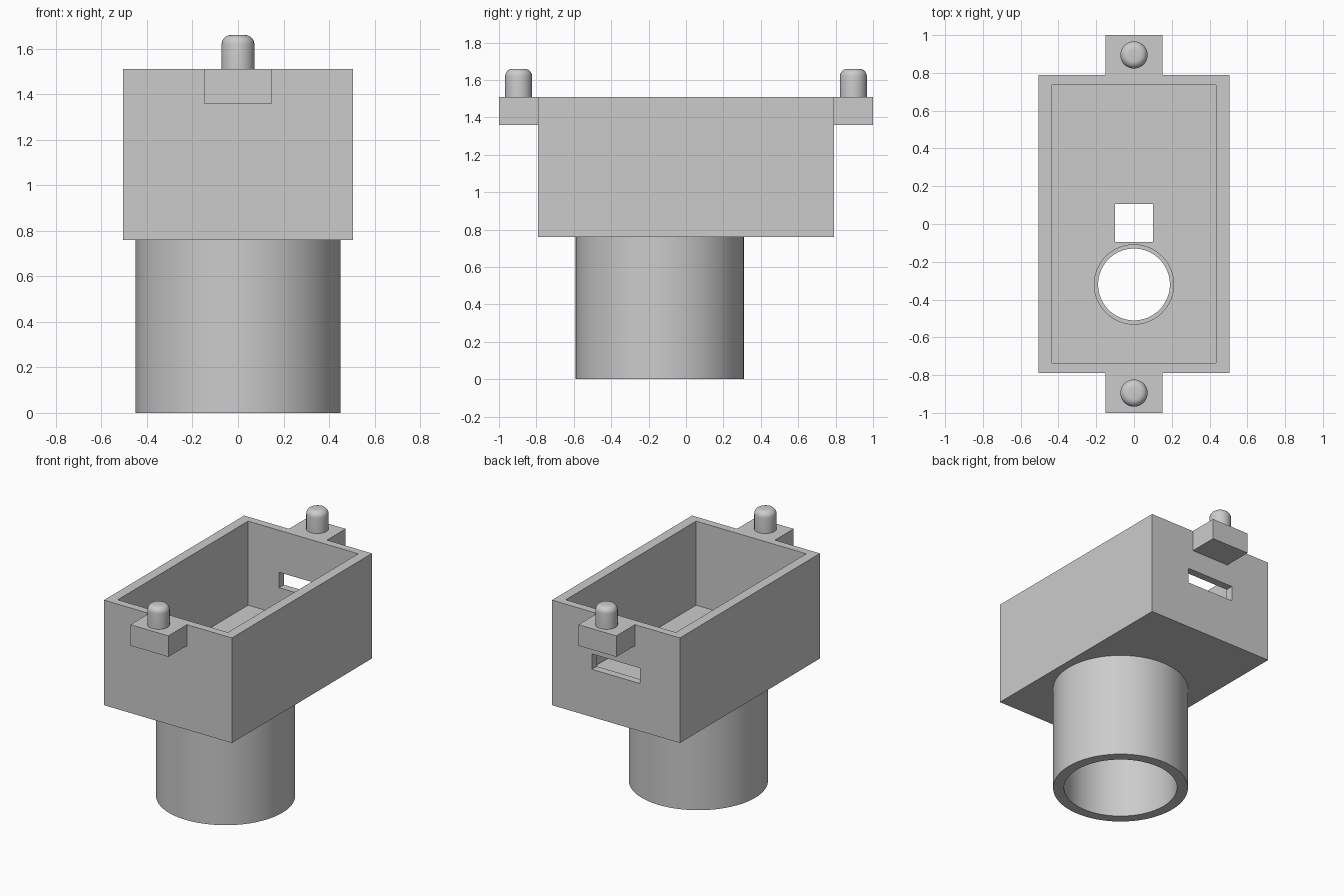
import bpy
import math

cube = bpy.data.objects.get("Cube")
if cube:
    bpy.data.objects.remove(cube, do_unlink=True)

grey = bpy.data.materials.new("plain grey")
grey.use_nodes = True
COLOUR = (0.6, 0.6, 0.6, 1)
grey.diffuse_color = COLOUR
grey.node_tree.nodes["Principled BSDF"].inputs["Base Color"].default_value = COLOUR

BOX_BOTTOM, FLOOR, RIM = 0.76, 0.91, 1.51
HALF_X, HALF_Y = 0.505, 0.79


def finish(obj, name):
    obj.name = obj.data.name = name
    obj.data.materials.append(grey)
    return obj


def block(name, low, high):
    """Box between two opposite corners."""
    bpy.ops.mesh.primitive_cube_add(size=1, location=[(a + b) / 2 for a, b in zip(low, high)])
    obj = bpy.context.object
    obj.scale = [b - a for a, b in zip(low, high)]
    bpy.ops.object.transform_apply(location=True, rotation=False, scale=True)
    return finish(obj, name)


def rod(name, y, radius, low, high, sides=96):
    """Upright cylinder on the centre line."""
    bpy.ops.mesh.primitive_cylinder_add(vertices=sides, radius=radius, depth=high - low,
                                        location=(0, y, (low + high) / 2))
    return finish(bpy.context.object, name)


def apply_modifier(obj, mod):
    bpy.context.view_layer.objects.active = obj
    bpy.ops.object.modifier_apply(modifier=mod.name)


def combine(obj, tool, operation):
    """Boolean with a tool object, which is then removed."""
    mod = obj.modifiers.new("combine", "BOOLEAN")
    mod.operation, mod.object, mod.solver = operation, tool, "EXACT"
    apply_modifier(obj, mod)
    bpy.data.objects.remove(tool, do_unlink=True)


def smooth(obj):
    bpy.ops.object.select_all(action="DESELECT")
    obj.select_set(True)
    bpy.context.view_layer.objects.active = obj
    bpy.ops.object.shade_smooth_by_angle(angle=math.radians(30))


# Open box with a tab at each end and a round tube below
housing = block("housing", (-HALF_X, -HALF_Y, BOX_BOTTOM), (HALF_X, HALF_Y, RIM))
for side in (-1, 1):
    near, far = sorted((side * 0.76, side))
    combine(housing, block("tab", (-0.15, near, 1.36), (0.15, far, RIM)), "UNION")
combine(housing, rod("tube", -0.14, 0.45, 0, 0.8), "UNION")

# Hollow interior, tube bore, stepped round hole, square hole and back slot
cutters = [
    block("cavity", (-0.435, -0.735, FLOOR), (0.435, 0.735, 1.7)),
    rod("bore", -0.14, 0.377, -0.1, BOX_BOTTOM),
    rod("round_hole", -0.32, 0.19, 0.7, 1),
    rod("hole_step", -0.32, 0.21, 0.83, 1),
    block("square_hole", (-0.1, -0.095, 0.7), (0.1, 0.105, 1)),
    block("back_slot", (-0.19, 0.7, 1.1), (0.19, 0.85, 1.21)),
]
for cutter in cutters:
    combine(housing, cutter, "DIFFERENCE")
smooth(housing)

# Round-topped locating pins on the tabs
for name, y in (("front_pin", -0.895), ("back_pin", 0.895)):
    pin = rod(name, y, 0.072, RIM, 1.66, 48)
    bevel = pin.modifiers.new("rounded top", "BEVEL")
    bevel.width, bevel.segments = 0.04, 6
    bevel.limit_method = "WEIGHT"
    weights = pin.data.attributes.new("bevel_weight_edge", "FLOAT", "EDGE")
    for edge in pin.data.edges:
        if all(pin.data.vertices[v].co.z > 0 for v in edge.vertices):
            weights.data[edge.index].value = 1
    apply_modifier(pin, bevel)
    smooth(pin)
